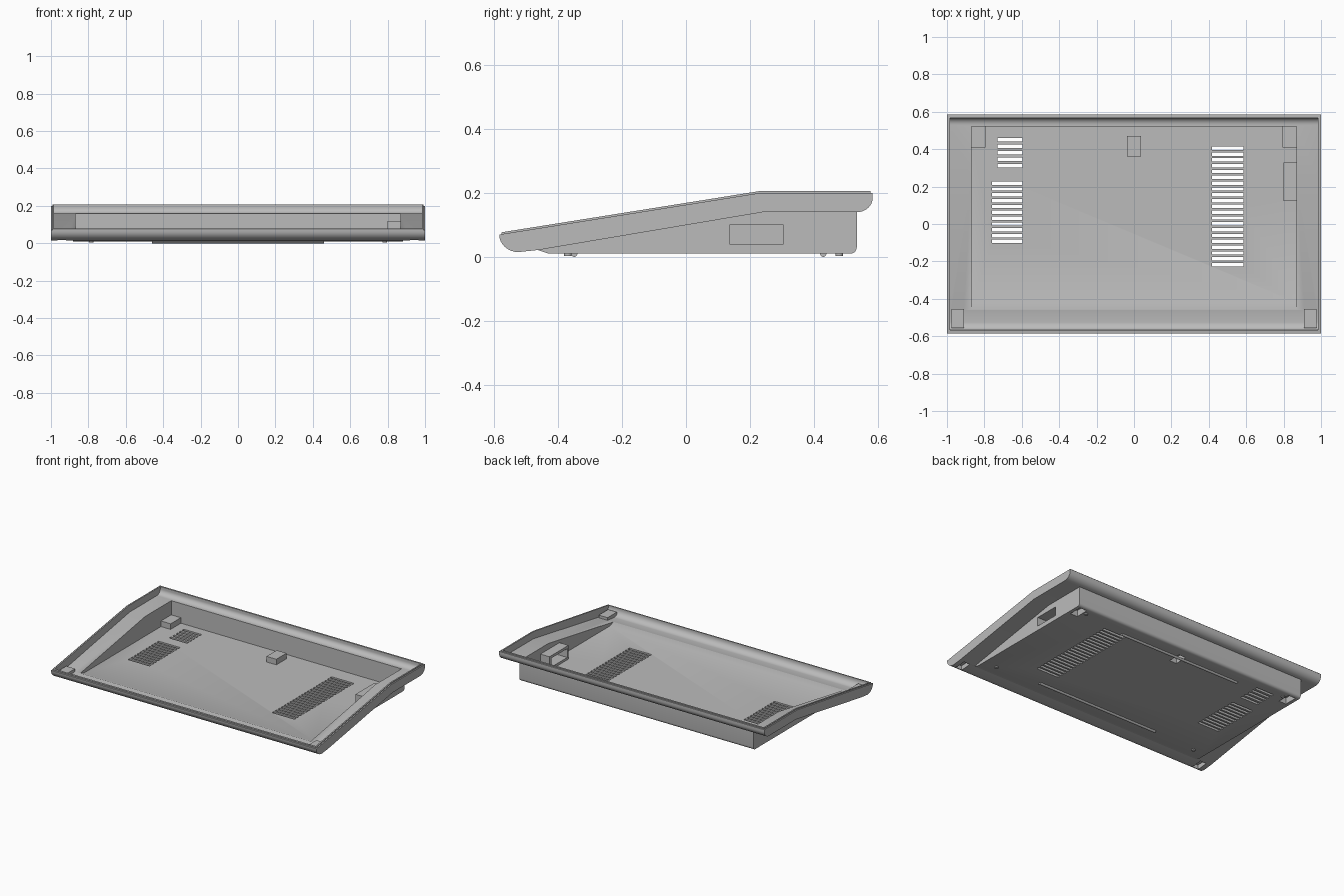
import bpy
import math

cube = bpy.data.objects.get("Cube")
if cube:
    bpy.data.objects.remove(cube, do_unlink=True)

grey = bpy.data.materials.new("light_grey_plastic")
grey.use_nodes = True
colour = (0.5, 0.5, 0.5, 1)
grey.diffuse_color = colour
grey.node_tree.nodes["Principled BSDF"].inputs["Base Color"].default_value = colour


def prism(name, profile, half, centre=0):
    """Extrude a side profile of (y, z) points along x."""
    n = len(profile)
    verts = [(centre + s * half, y, z) for s in (-1, 1) for y, z in profile]
    faces = [tuple(range(n - 1, -1, -1)), tuple(range(n, 2 * n))]
    faces += [(i, (i + 1) % n, n + (i + 1) % n, n + i) for i in range(n)]
    mesh = bpy.data.meshes.new(name)
    mesh.from_pydata(verts, [], faces)
    mesh.materials.append(grey)
    obj = bpy.data.objects.new(name, mesh)
    bpy.context.collection.objects.link(obj)
    # make the faces point outwards
    import bmesh
    bm = bmesh.new()
    bm.from_mesh(mesh)
    bmesh.ops.recalc_face_normals(bm, faces=bm.faces)
    bm.to_mesh(mesh)
    bm.free()
    return obj


def box(name, x0, x1, y0, y1, z0, z1):
    return prism(name, [(y0, z0), (y1, z0), (y1, z1), (y0, z1)], (x1 - x0) / 2, (x0 + x1) / 2)


def arc(cy, cz, ry, rz, a0, a1, steps=8):
    angles = [math.radians(a0 + (a1 - a0) * i / steps) for i in range(steps + 1)]
    return [(cy + ry * math.cos(a), cz + rz * math.sin(a)) for a in angles]


def combine(target, tool, operation):
    """Apply a boolean and discard the tool."""
    mod = target.modifiers.new("combine", 'BOOLEAN')
    mod.operation = operation
    mod.solver = 'EXACT'
    mod.object = tool
    bpy.context.view_layer.objects.active = target
    bpy.ops.object.modifier_apply(modifier=mod.name)
    bpy.data.objects.remove(tool, do_unlink=True)


# Upper tray with rounded nose and rounded back edge
nose = arc(-0.525, 0.07, 0.06, 0.055, 180, 270)
back = arc(0.535, 0.185, 0.05, 0.045, -90, 0)
shell = prism("case_shell", nose + [(-0.46, 0.022), (0.24, 0.14)] + back
              + [(0.585, 0.2), (0.23, 0.2)], 1.0)

# Raised inner lip around the rim
lip = prism("lip", [(-0.578, 0.06), (0.25, 0.18), (0.578, 0.18), (0.578, 0.206),
                    (0.23, 0.206), (-0.578, 0.077)], 0.992)
combine(shell, lip, 'UNION')

# Lower box
corner = arc(0.515, 0.03, 0.02, 0.02, 0, -90, 5)
lower = prism("lower", [(0.24, 0.15), (0.535, 0.15)] + corner
              + [(-0.43, 0.01), (-0.475, 0.025)], 0.882)
combine(shell, lower, 'UNION')

# Hollow out the upper tray, then the lower box
inner_nose = arc(-0.525, 0.07, 0.043, 0.04, 180, 270)
inner_back = arc(0.53, 0.19, 0.037, 0.032, -90, 0)
combine(shell, prism("upper_hollow", inner_nose + [(-0.46, 0.037), (0.24, 0.158)]
                     + inner_back + [(0.567, 0.4), (-0.568, 0.4)], 0.983), 'DIFFERENCE')
combine(shell, prism("lower_hollow", [(-0.465, 0.04), (-0.42, 0.024), (0.521, 0.024),
                                      (0.521, 0.18), (0.24, 0.18)], 0.868), 'DIFFERENCE')

# Latch housings, hollow from below: centre x, centre y, half width, half depth, base, top
latches = [(0, 0.415, 0.037, 0.055, 0.018, 0.062)]
for s in (-1, 1):
    latches.append((s * 0.832, 0.465, 0.037, 0.055, 0.018, 0.062))
    latches.append((s * 0.943, -0.505, 0.033, 0.05, 0.026, 0.056))
for x, y, w, d, base, top in latches:
    combine(shell, box("housing", x - w, x + w, y - d, y + d, base, top), 'UNION')
    w, d = w - 0.01, d - 0.01
    combine(shell, box("pocket", x - w, x + w, y - d, y + d, -0.1, top - 0.01), 'DIFFERENCE')

# Side port tunnel
combine(shell, box("port", 0.8, 0.875, 0.123, 0.328, 0.018, 0.118), 'UNION')
combine(shell, box("port_hole", 0.7, 1.1, 0.136, 0.305, 0.04, 0.1), 'DIFFERENCE')

# Vent slots: x range, first y, pitch, count
for x0, x1, y, pitch, count in ((0.416, 0.585, 0.405, 0.0311, 21),
                                (-0.758, -0.595, 0.218, 0.0311, 11),
                                (-0.73, -0.595, 0.45, 0.0345, 5)):
    slots = [box("slot", x0, x1, y - i * pitch - 0.009, y - i * pitch + 0.009, -0.1, 0.034)
             for i in range(count)]
    with bpy.context.temp_override(active_object=slots[0], selected_editable_objects=slots):
        bpy.ops.object.join()
    combine(shell, slots[0], 'DIFFERENCE')


def smooth(obj):
    bpy.ops.object.select_all(action='DESELECT')
    obj.select_set(True)
    bpy.context.view_layer.objects.active = obj
    bpy.ops.object.shade_smooth_by_angle(angle=math.radians(30))


smooth(shell)

# Long rubber strips under the floor
for name, y in (("front_strip", -0.35), ("back_strip", 0.43)):
    smooth(prism(name, arc(y, 0.011, 0.01, 0.011, 180, 360), 0.46))

# Round corner feet
for side, s in (("right", -1), ("left", 1)):
    for end, y in (("front", -0.37), ("back", 0.48)):
        bpy.ops.mesh.primitive_cylinder_add(vertices=20, radius=0.012, depth=0.012,
                                            location=(s * 0.785, y, 0.009))
        foot = bpy.context.object
        foot.name = f"{end}_{side}_foot"
        foot.data.materials.append(grey)
        smooth(foot)
